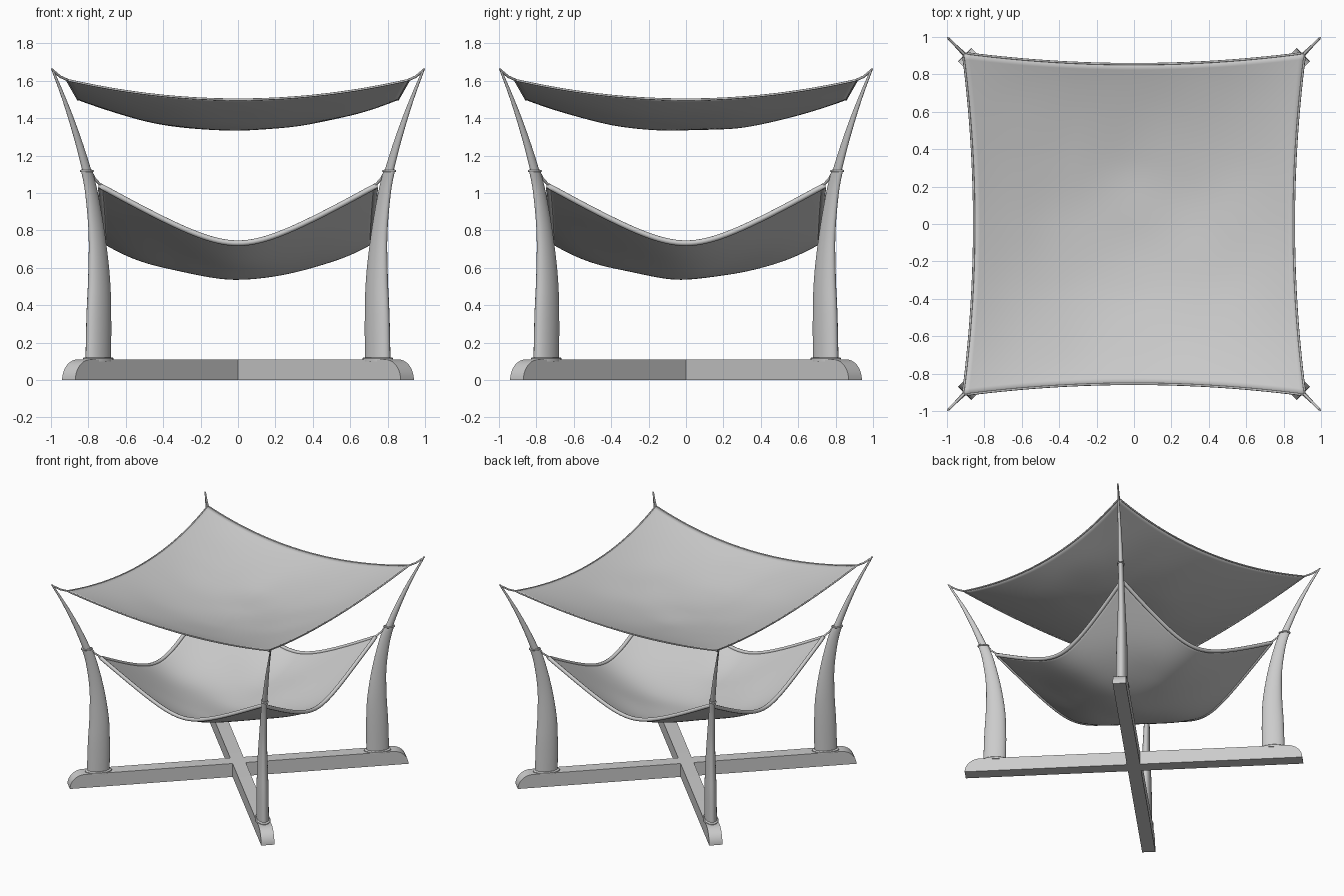
import bpy, bmesh, math
from mathutils import Vector, noise

if "Cube" in bpy.data.objects:
    bpy.data.objects.remove(bpy.data.objects["Cube"])

D = math.sqrt(0.5)
QUARTERS = [("back_right", 0), ("back_left", 1), ("front_left", 2), ("front_right", 3)]


def add_mesh(name, bm, rot=0.0, angle=40):
    bmesh.ops.recalc_face_normals(bm, faces=bm.faces)
    me = bpy.data.meshes.new(name)
    bm.to_mesh(me)
    bm.free()
    ob = bpy.data.objects.new(name, me)
    bpy.context.collection.objects.link(ob)
    ob.rotation_euler.z = rot
    bpy.ops.object.select_all(action='DESELECT')
    ob.select_set(True)
    bpy.context.view_layer.objects.active = ob
    bpy.ops.object.shade_smooth_by_angle(angle=math.radians(angle))
    return ob


def smooth_path(rows, steps=5):
    """Catmull-Rom through rows of numbers."""
    rows = [Vector(r) for r in rows]
    out = []
    for i in range(len(rows) - 1):
        a, b = rows[max(i - 1, 0)], rows[i]
        c, d = rows[i + 1], rows[min(i + 2, len(rows) - 1)]
        for s in range(steps):
            t = s / steps
            out.append(0.5 * (2 * b + (c - a) * t + (2 * a - 5 * b + 4 * c - d) * t * t
                              + (3 * b - a - 3 * c + d) * t ** 3))
    return out + [rows[-1]]


def loft(name, rows, rot, ratio=0.52, sides=24):
    """Elliptical rings; rows are (corner x, z, half width along diagonal)."""
    bm = bmesh.new()
    rings = []
    for x, z, a in rows:
        rings.append([bm.verts.new((x / D + a * math.cos(t), a * ratio * math.sin(t), z))
                      for t in (2 * math.pi * k / sides for k in range(sides))])
    for r0, r1 in zip(rings, rings[1:]):
        for k in range(sides):
            j = (k + 1) % sides
            bm.faces.new((r0[k], r0[j], r1[j], r1[k]))
    bm.faces.new(rings[0])
    bm.faces.new(rings[-1])
    return add_mesh(name, bm, rot)


def tube(name, pts, radius, cyclic=False, rot=0.0):
    cu = bpy.data.curves.new(name, 'CURVE')
    cu.dimensions = '3D'
    cu.bevel_depth = radius
    cu.bevel_resolution = 2
    cu.use_fill_caps = not cyclic
    sp = cu.splines.new('POLY')
    sp.points.add(len(pts) - 1)
    for p, co in zip(sp.points, pts):
        p.co = (*co, 1)
    sp.use_cyclic_u = cyclic
    ob = bpy.data.objects.new(name, cu)
    bpy.context.collection.objects.link(ob)
    ob.rotation_euler.z = rot
    bpy.ops.object.select_all(action='DESELECT')
    ob.select_set(True)
    bpy.context.view_layer.objects.active = ob
    bpy.ops.object.convert(target='MESH')
    bpy.ops.object.shade_smooth_by_angle(angle=math.radians(50))


def cloth(name, mid, corner, edge, bump, power, thick, hem, n=56):
    """Square sheet hung from four corners, with sagging edges and belly."""
    def point(u, v):
        x = u * (mid + (corner - mid) * v * v)
        y = v * (mid + (corner - mid) * u * u)
        inside = (1 - u * u) * (1 - v * v)
        z = edge(u) + edge(v) - edge(1) + bump * inside ** power
        fold = noise.noise(Vector((x * 3, y * 3, corner * 5)))
        return Vector((x, y, z + 0.012 * fold * inside))
    bm = bmesh.new()
    s = [2 * i / n - 1 for i in range(n + 1)]
    g = [[bm.verts.new(point(u, v)) for v in s] for u in s]
    for i in range(n):
        for j in range(n):
            bm.faces.new((g[i][j], g[i + 1][j], g[i + 1][j + 1], g[i][j + 1]))
    ob = add_mesh(name, bm, angle=60)
    mod = ob.modifiers.new("thickness", 'SOLIDIFY')
    mod.thickness = thick
    mod.offset = 0
    rim = ([point(u, -1) for u in s[:-1]] + [point(1, v) for v in s[:-1]]
           + [point(-u, 1) for u in s[:-1]] + [point(-1, -v) for v in s[:-1]])
    tube(name + "_hem", rim, hem, cyclic=True)


# Crossed base beams with rounded ends
R, H, L, W = 0.115, 0.11, 1.28, 0.05
arc = [(L - R + R * math.cos(t), H * math.sin(t))
       for t in (math.pi / 2 * k / 10 for k in range(11))]
outline = arc + [(-x, z) for x, z in reversed(arc)]
for name, ang in (("base_beam_a", 45), ("base_beam_b", 135)):
    bm = bmesh.new()
    face = bm.faces.new([bm.verts.new((x, -W, z)) for x, z in outline])
    ext = bmesh.ops.extrude_face_region(bm, geom=[face])
    bmesh.ops.translate(bm, vec=(0, 2 * W, 0),
                        verts=[v for v in ext["geom"] if isinstance(v, bmesh.types.BMVert)])
    add_mesh(name, bm, math.radians(ang), 30)

# Posts, collars, rods and ropes at each corner
post = smooth_path([(0.747, 0.10, 0.086), (0.744, 0.35, 0.083), (0.743, 0.55, 0.073),
                    (0.755, 0.78, 0.055), (0.783, 1.0, 0.043), (0.81, 1.125, 0.038)])
rod = smooth_path([(0.80, 1.09, 0.030), (0.845, 1.25, 0.024), (0.893, 1.4, 0.018),
                   (0.94, 1.53, 0.012), (0.995, 1.667, 0.007)])
collar = [(0.747, 0.10, 0.102), (0.747, 0.116, 0.102), (0.747, 0.122, 0.092)]
for side, q in QUARTERS:
    rot = math.radians(45 + 90 * q)
    loft(side + "_post", post, rot)
    loft(side + "_rod", rod, rot, ratio=0.7, sides=16)
    loft(side + "_collar", collar, rot, ratio=0.55)
    tube(side + "_canopy_rope",
         [(0.993 / D, 0, 1.658), (0.95 / D, 0, 1.622), (0.91 / D, 0, 1.604)], 0.007, rot=rot)
    tube(side + "_hammock_rope",
         [(0.79 / D, 0, 1.12), (0.765 / D, 0, 1.075), (0.73 / D, 0, 1.038)], 0.007, rot=rot)
    loop = [(0.808 / D + 0.04 * math.cos(t), 0.022 * math.sin(t), 1.118)
            for t in (2 * math.pi * k / 24 for k in range(24))]
    tube(side + "_rope_loop", loop, 0.006, cyclic=True, rot=rot)

# Upper canopy sheet
cloth("canopy", 0.855, 0.915, lambda u: 1.50 + 0.105 * u * u, -0.06, 1.0, 0.006, 0.006)

# Lower hammock sheet with rolled hem
cloth("hammock", 0.715, 0.735,
      lambda u: 0.732 + 0.58 * (math.hypot(0.735 * u, 0.25) - 0.25), 0.115, 2.5, 0.01, 0.015)
